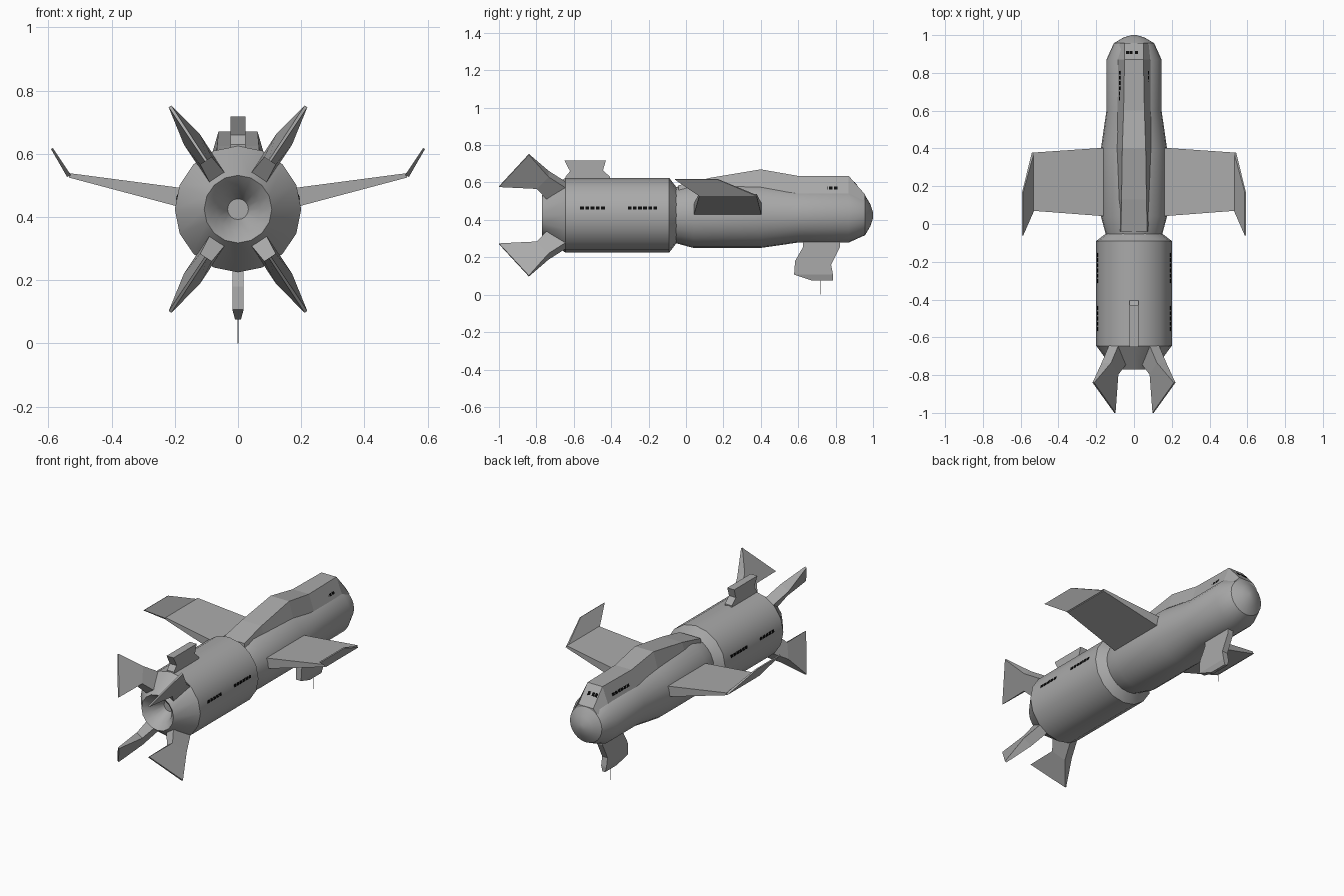
import bpy, bmesh, math
from mathutils import Vector, Matrix

if "Cube" in bpy.data.objects:
    bpy.data.objects.remove(bpy.data.objects["Cube"])

AXIS = 0.425  # height of the hull centre line


def material(name, rgb):
    m = bpy.data.materials.new(name)
    m.use_nodes = True
    m.diffuse_color = (*rgb, 1)
    m.node_tree.nodes["Principled BSDF"].inputs["Base Color"].default_value = (*rgb, 1)
    return m


GREY = material("hull grey", (0.4, 0.4, 0.4))
BLACK = material("window black", (0.003, 0.003, 0.003))


def finish(name, bm, mat=GREY, smooth=False):
    bmesh.ops.recalc_face_normals(bm, faces=bm.faces)
    me = bpy.data.meshes.new(name)
    bm.to_mesh(me)
    bm.free()
    me.materials.append(mat)
    ob = bpy.data.objects.new(name, me)
    bpy.context.collection.objects.link(ob)
    if smooth:
        bpy.ops.object.select_all(action="DESELECT")
        ob.select_set(True)
        bpy.context.view_layer.objects.active = ob
        bpy.ops.object.shade_smooth_by_angle(angle=math.radians(28))
    return ob


def loft(bm, rings):
    """Skin closed rings of equal length and cap both ends."""
    rows = [[bm.verts.new(p) for p in ring] for ring in rings]
    n = len(rows[0])
    for a, b in zip(rows, rows[1:]):
        for i in range(n):
            bm.faces.new((a[i], a[(i + 1) % n], b[(i + 1) % n], b[i]))
    bm.faces.new(rows[0])
    bm.faces.new(rows[-1])


def lathe(name, profile, sides):
    """Turn (y, radius) pairs about the hull centre line."""
    bm = bmesh.new()
    turn = [math.tau * i / sides for i in range(sides)]
    loft(bm, [[(r * math.cos(a), y, AXIS + r * math.sin(a)) for a in turn] for y, r in profile])
    return finish(name, bm, smooth=True)


def plate(name, outline, half):
    """Upright plate from a (y, z) outline; half is a width or a rule of z."""
    bm = bmesh.new()
    width = half if callable(half) else lambda z: half
    loft(bm, [[(s * width(z), y, z) for y, z in outline] for s in (-1, 1)])
    return finish(name, bm)


# Rear hull with hollow nozzle
rear = lathe("rear_hull", [(-0.66, 0.033), (-0.735, 0.07), (-0.77, 0.107), (-0.645, 0.2),
                           (-0.09, 0.2), (-0.05, 0.148)], 16)
# Crisp edges along the flat window strips
sharp = rear.data.attributes.get("sharp_edge") or rear.data.attributes.new("sharp_edge", "BOOLEAN", "EDGE")
for e in rear.data.edges:
    a, b = (rear.data.vertices[v].co for v in e.vertices)
    if abs(a.y - b.y) > 0.5 and abs(a.x) > 0.18 and -0.01 < a.z - AXIS < 0.1:
        sharp.data[e.index].value = True

# Front hull and nose
lathe("front_hull", [(-0.06, 0.148), (0.04, 0.175), (0.4, 0.175), (0.6, 0.146), (0.87, 0.146),
                     (0.957, 0.107), (0.985, 0.06), (1.0, 0.015)], 24)

# Raised spine running into the sloped cockpit front
bm = bmesh.new()
stations = [(-0.04, 0.07, 0.585, 0.08), (0.13, 0.066, 0.625, 0.1), (0.4, 0.062, 0.67, 0.11),
            (0.6, 0.055, 0.635, 0.1), (0.87, 0.05, 0.635, 0.1), (0.958, 0.05, 0.535, 0.075)]
loft(bm, [[(-base, y, 0.505), (-top, y, z), (top, y, z), (base, y, 0.505)]
          for y, top, z, base in stations])
finish("spine", bm)

# Wings with upturned tips
for side, word in ((1, "left"), (-1, "right")):
    bm = bmesh.new()
    sections = [(0.14, 0.04, 0.405, 0.42, 0.487), (0.535, 0.07, 0.378, 0.525, 0.539)]
    loft(bm, [[(side * x, y0, lo), (side * x, y1, lo), (side * x, y1, hi), (side * x, y0, hi)]
              for x, y0, y1, lo, hi in sections])
    finish(word + "_wing", bm)
    bm = bmesh.new()
    tip = [(0.535, 0.07, 0.378, 0.53), (0.589, -0.06, 0.17, 0.617)]
    loft(bm, [[(side * (x - t), y0, z + t / 2), (side * (x - t), y1, z + t / 2),
               (side * (x + t), y1, z - t / 2), (side * (x + t), y0, z - t / 2)]
              for (x, y0, y1, z), t in zip(tip, (0.006, 0.003))])
    finish(word + "_winglet", bm)

# Four tail fins: thick root and tapering blade, as (y, radius, half thickness)
root = [(-0.63, 0.185, 0.03), (-0.735, 0.265, 0.03), (-0.797, 0.183, 0.022), (-0.733, 0.105, 0.03)]
blade = [root[1], (-0.84, 0.39, 0.005), (-1.0, 0.183, 0.004), root[2]]
for sx, wx in ((1, "left"), (-1, "right")):
    for sz, wz in ((1, "upper"), (-1, "lower")):
        a = math.radians(56.5)
        out = Vector((sx * math.cos(a), 0, sz * math.sin(a)))
        across = Vector((-out.z, 0, out.x))
        bm = bmesh.new()
        for part in (root, blade):
            loft(bm, [[Vector((0, y, AXIS)) + out * r + across * (s * t) for y, r, t in part]
                      for s in (-1, 1)])
        finish(f"{wz}_{wx}_fin", bm)

# Dorsal pod
plate("dorsal_pod", [(-0.645, 0.61), (-0.645, 0.63), (-0.62, 0.66), (-0.65, 0.718), (-0.428, 0.718),
                     (-0.444, 0.665), (-0.406, 0.63), (-0.406, 0.61)], 0.023)

# Ventral keel with a narrowed foot, and its antenna
plate("ventral_keel", [(0.626, 0.3), (0.626, 0.255), (0.583, 0.18), (0.578, 0.107), (0.786, 0.107),
                       (0.776, 0.16), (0.824, 0.255), (0.824, 0.3)], 0.018)
plate("keel_foot", [(0.578, 0.107), (0.674, 0.075), (0.786, 0.075), (0.786, 0.107)],
      lambda z: 0.018 if z > 0.1 else 0.009)
bm = bmesh.new()
bmesh.ops.create_cone(bm, segments=8, radius1=0.002, radius2=0.002, depth=0.08,
                      cap_ends=True, matrix=Matrix.Translation((0, 0.72, 0.04)))
finish("antenna", bm)


def panes(name, centres, along, up, size):
    """Thin window plates lying in the plane of the two directions."""
    bm = bmesh.new()
    along, up = Vector(along).normalized(), Vector(up).normalized()
    normal = along.cross(up)
    for c in centres:
        frame = Matrix((along, up, normal)).transposed().to_4x4()
        bmesh.ops.create_cube(bm, matrix=Matrix.Translation(c) @ frame
                              @ Matrix.Diagonal((*size, 0.004, 1)))
    finish(name, bm, BLACK)


def row(x, z, start, end, count):
    return [(x, start + (end - start) * (i + 0.5) / count, z) for i in range(count)]


# Window rows on hull strips, spine sides and cockpit front
tilt = math.pi / 16
for s, word in ((1, "left"), (-1, "right")):
    face = 0.2 * math.cos(tilt)
    x, z = face * math.cos(tilt), AXIS + face * math.sin(tilt)
    panes(word + "_hull_windows", row(s * x, z, -0.57, -0.43, 5) + row(s * x, z, -0.315, -0.15, 6),
          (0, 1, 0), (-s * math.sin(tilt), 0, math.cos(tilt)), (0.02, 0.016))
    panes(word + "_spine_windows", row(s * 0.075, 0.57, 0.65, 0.815, 6),
          (0, 1, 0), (-s * 0.05, 0, 0.13), (0.02, 0.016))
panes("cockpit_windows", [(x, 0.907, 0.593) for x in (-0.035, -0.015, 0.014)],
      (1, 0, 0), (0, -0.088, 0.1), (0.015, 0.022))
